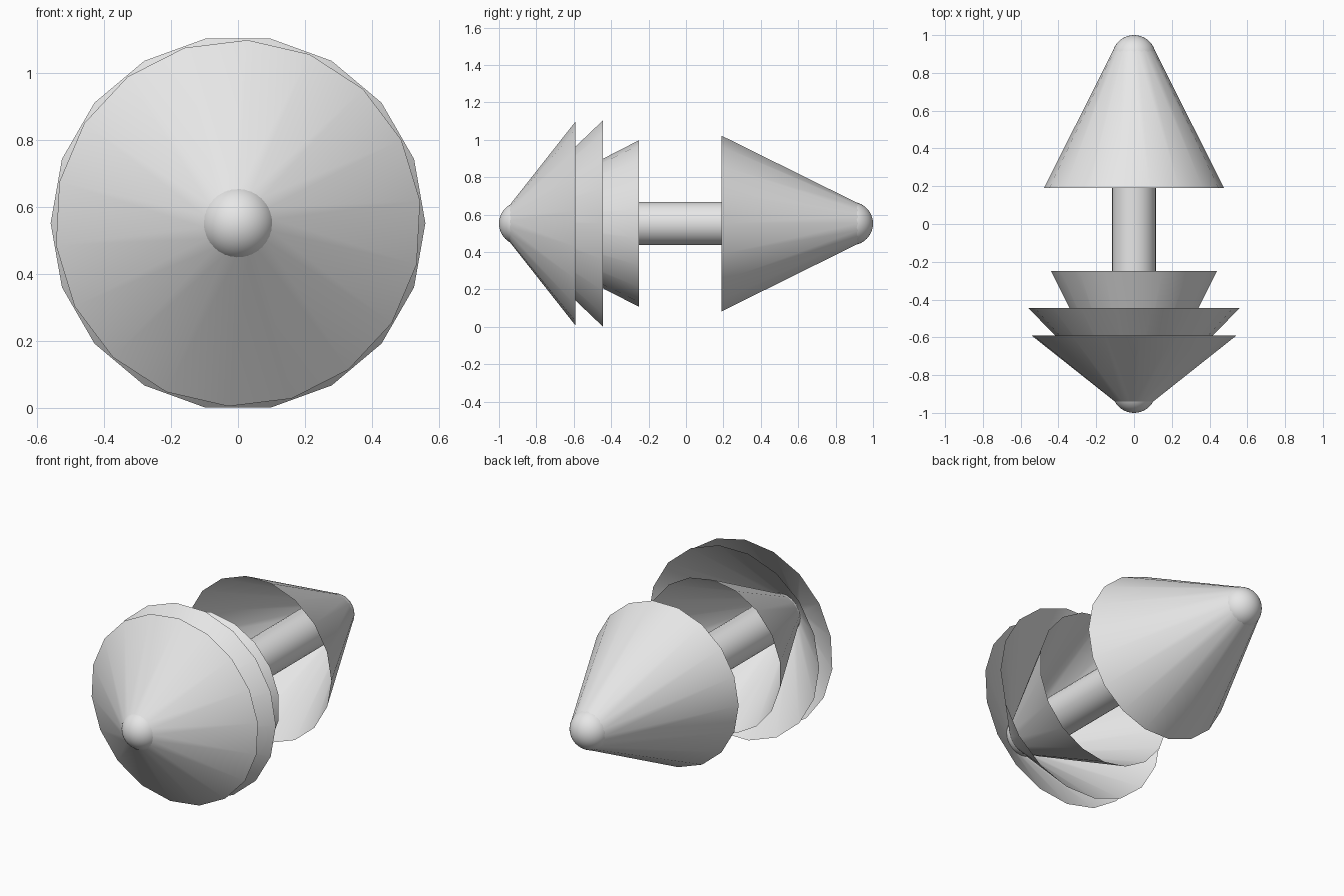
import bpy, bmesh, math

cube = bpy.data.objects.get("Cube")
if cube:
    bpy.data.objects.remove(cube, do_unlink=True)

AXIS_Z = 0.552   # height of the long axis

grey = bpy.data.materials.new("light grey")
grey.use_nodes = True
grey.diffuse_color = (0.8, 0.8, 0.8, 1)
grey.node_tree.nodes["Principled BSDF"].inputs["Base Color"].default_value = (0.8, 0.8, 0.8, 1)


def lathe(name, profile, sides, turn=0.0):
    """Revolve (y, radius) points around the long axis; radius 0 closes to a point."""
    bm = bmesh.new()
    rings = []
    for y, r in profile:
        if r < 1e-5:
            rings.append([bm.verts.new((0, y, AXIS_Z))] * sides)
            continue
        ring = []
        for i in range(sides):
            a = math.radians(turn) + 2 * math.pi * i / sides
            ring.append(bm.verts.new((r * math.cos(a), y, AXIS_Z + r * math.sin(a))))
        rings.append(ring)
    for a, b in zip(rings, rings[1:]):
        for i in range(sides):
            j = (i + 1) % sides
            bm.faces.new(list(dict.fromkeys((a[i], a[j], b[j], b[i]))))
    # Point every face away from the axis
    bm.normal_update()
    for f in bm.faces:
        c = f.calc_center_median()
        if f.normal.x * c.x + f.normal.z * (c.z - AXIS_Z) < 0:
            f.normal_flip()
    mesh = bpy.data.meshes.new(name)
    bm.to_mesh(mesh)
    bm.free()
    mesh.materials.append(grey)
    mesh.shade_smooth()
    obj = bpy.data.objects.new(name, mesh)
    bpy.context.collection.objects.link(obj)
    return obj


# Central rod with a rounded cap on each end
R = 0.116
END = 1.0 - R
lathe("rod", [(-END, R), (END, R)], 32)
for name, s in (("front_tip", -1), ("back_tip", 1)):
    arc = [math.radians(90 * k / 10) for k in range(11)]
    lathe(name, [(s * (END + R * math.sin(t)), R * math.cos(t)) for t in arc], 32)

# Open hollow cones: rim y, rim radius, inner end y, inner radius, turn
cones = {
    "front_cone_outer": (-0.59, 0.547, -0.94, 0.102, 7),
    "front_cone_middle": (-0.445, 0.559, -0.91, 0.108, 0),
    "front_cone_inner": (-0.25, 0.446, -0.905, 0.11, 10),
    "back_cone": (0.19, 0.477, 0.92, 0.11, 0),
}
for name, (y0, r0, y1, r1, turn) in cones.items():
    lathe(name, [(y0, r0), (y1, r1)], 18, turn)
